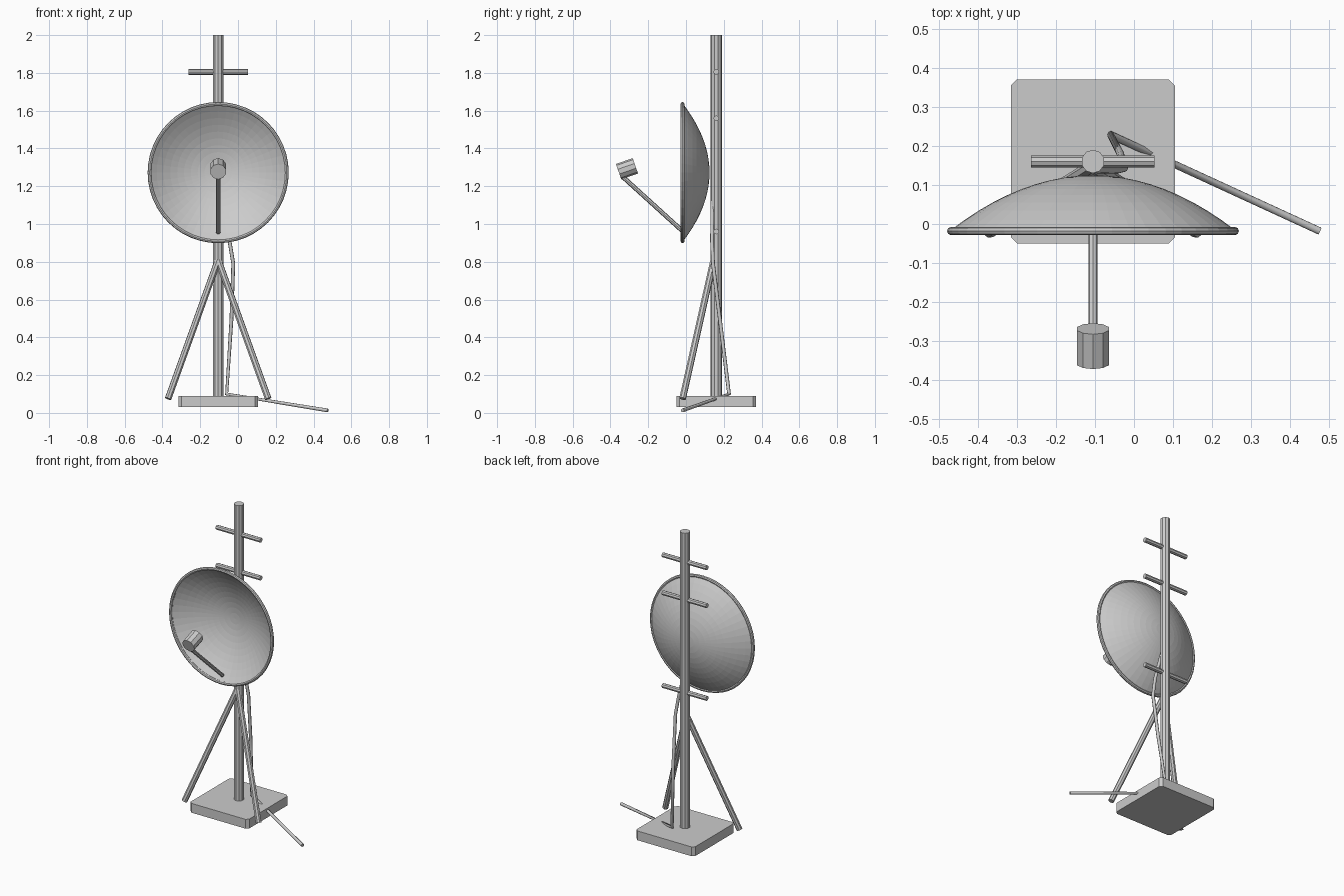
import bpy, bmesh, math
from mathutils import Vector

if "Cube" in bpy.data.objects:
    bpy.data.objects.remove(bpy.data.objects["Cube"])

CX, PY = -0.105, 0.16          # mast axis
DISH_Z, DISH_R, RIM_Y, APEX_Y = 1.272, 0.363, -0.018, 0.122


def make_object(name, bm):
    bmesh.ops.recalc_face_normals(bm, faces=bm.faces)
    me = bpy.data.meshes.new(name)
    bm.to_mesh(me)
    bm.free()
    ob = bpy.data.objects.new(name, me)
    bpy.context.collection.objects.link(ob)
    return ob


def rod(name, a, b, radius, sides=8):
    """Capped cylinder running from point a to point b."""
    a, b = Vector(a), Vector(b)
    d = b - a
    bm = bmesh.new()
    bmesh.ops.create_cone(bm, cap_ends=True, segments=sides, radius1=radius,
                          radius2=radius, depth=d.length)
    m = d.to_track_quat('Z', 'Y').to_matrix().to_4x4()
    m.translation = (a + b) / 2
    bm.transform(m)
    return make_object(name, bm)


def lathe_y(name, profile, steps, closed):
    """Spin (radius, y) points around the dish axis."""
    bm = bmesh.new()
    vs = [bm.verts.new((CX + r, y, DISH_Z)) for r, y in profile]
    es = [bm.edges.new(p) for p in zip(vs, vs[1:] + (vs[:1] if closed else []))]
    bmesh.ops.spin(bm, geom=vs + es, cent=(CX, 0, DISH_Z), axis=(0, 1, 0),
                   angle=2 * math.pi, steps=steps)
    bmesh.ops.remove_doubles(bm, verts=bm.verts, dist=1e-4)
    return make_object(name, bm)


# Base slab with chamfered upright edges
bm = bmesh.new()
bmesh.ops.create_cube(bm, size=1)
bmesh.ops.scale(bm, vec=(0.42, 0.42, 0.06), verts=bm.verts)
bmesh.ops.translate(bm, vec=(CX, PY, 0.06), verts=bm.verts)
upright = [e for e in bm.edges if abs(e.verts[0].co.z - e.verts[1].co.z) > 0.01]
bmesh.ops.bevel(bm, geom=upright, offset=0.016, segments=1, affect='EDGES')
make_object("base_slab", bm)

# Mast and climbing crossbars
rod("mast", (CX, PY, 0.08), (CX, PY, 2.0), 0.03, 10)
for i, z in enumerate((0.96, 1.56, 1.805)):
    rod(f"crossbar_{i + 1}", (CX - 0.158, PY, z), (CX + 0.158, PY, z), 0.015)

# Front brace legs
for side, s in (("left", -1), ("right", 1)):
    rod(f"brace_leg_{side}", (CX, 0.147, 0.81), (CX + s * 0.265, -0.018, 0.075), 0.018)

# Dish shell
rings = 10
profile = [(DISH_R * i / rings, APEX_Y + (RIM_Y - APEX_Y) * (i / rings) ** 2)
           for i in range(rings + 1)]
dish = lathe_y("dish", profile, 48, False)
mod = dish.modifiers.new("thickness", 'SOLIDIFY')
mod.thickness = 0.005
mod.offset = 0

# Dish rim
ring = [(DISH_R + 0.0105 * math.cos(k * math.pi / 4),
         RIM_Y + 0.0105 * math.sin(k * math.pi / 4)) for k in range(8)]
lathe_y("dish_rim", ring, 48, True)

# Feed arm and receiver
rod("feed_arm", (CX, -0.01, 0.955), (CX, -0.335, 1.25), 0.012)
rod("feed_receiver", (CX, -0.357, 1.277), (CX, -0.268, 1.308), 0.043, 10)

# Cable hanging from the dish and trailing off the base
path = [(-0.1, 0.14, 1.12), (-0.045, 0.138, 0.91), (-0.025, 0.143, 0.79),
        (-0.035, 0.18, 0.49), (-0.06, 0.228, 0.1), (0.475, -0.018, 0.013)]
cu = bpy.data.curves.new("cable", 'CURVE')
cu.dimensions = '3D'
cu.bevel_depth = 0.01
cu.bevel_resolution = 2
cu.use_fill_caps = True
sp = cu.splines.new('POLY')
sp.points.add(len(path) - 1)
for p, co in zip(sp.points, path):
    p.co = (*co, 1)
bpy.context.collection.objects.link(bpy.data.objects.new("cable", cu))
